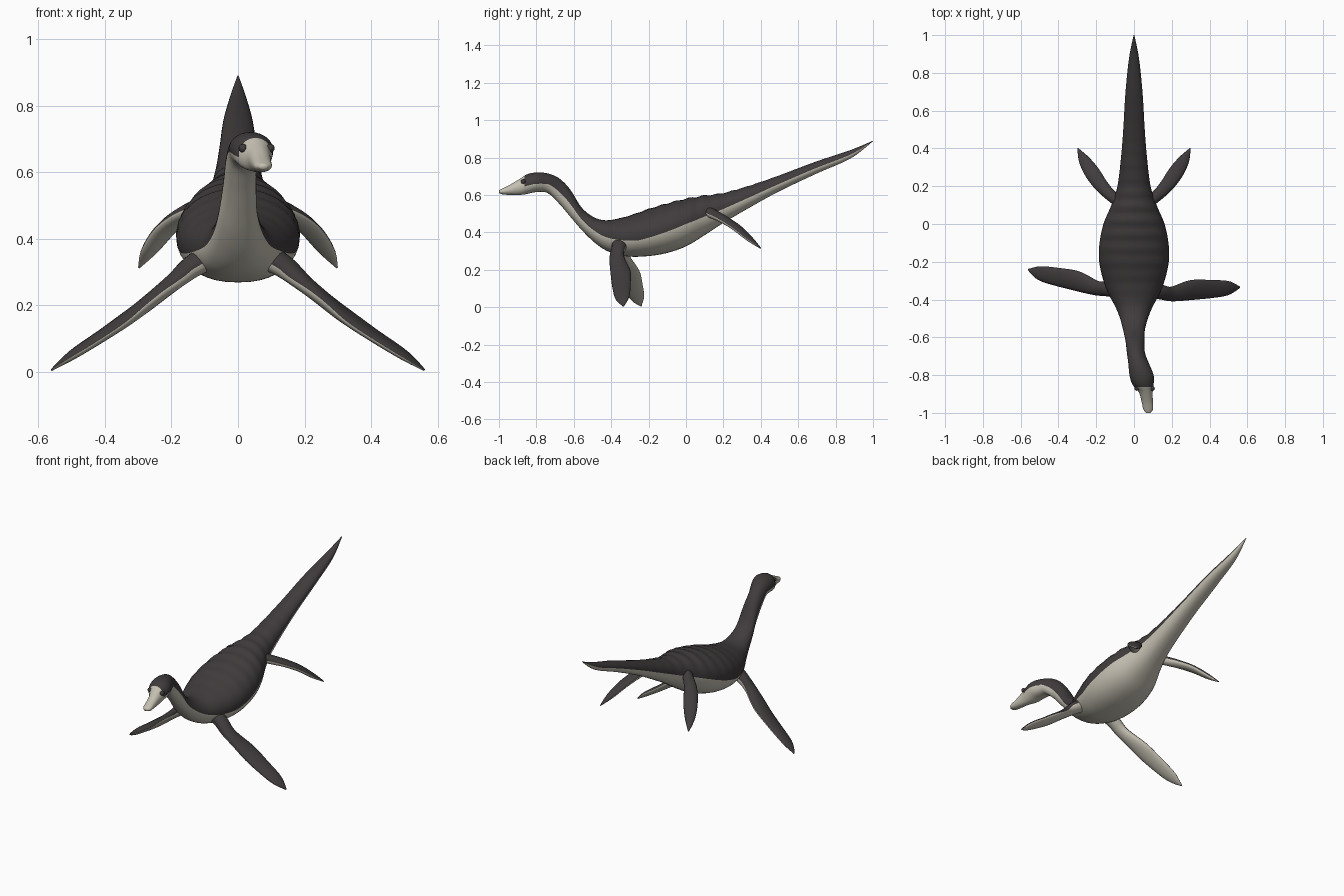
import bpy, bmesh
from math import sin, cos, asin, pi
from mathutils import Vector

cube = bpy.data.objects.get("Cube")
if cube:
    bpy.data.objects.remove(cube, do_unlink=True)


def make_material(name, colour):
    mat = bpy.data.materials.new(name)
    mat.use_nodes = True
    mat.diffuse_color = colour
    shader = mat.node_tree.nodes["Principled BSDF"]
    shader.inputs["Base Color"].default_value = colour
    shader.inputs["Roughness"].default_value = 0.8
    return mat


DARK = make_material("charcoal skin", (0.052, 0.045, 0.046, 1))
LIGHT = make_material("pale belly", (0.55, 0.52, 0.44, 1))


def spline(rows, steps):
    """Smooth curve through rows of numbers, sampled evenly between rows."""
    rows = [Vector(r) / 100 for r in rows]
    out = []
    for i in range(len(rows) - 1):
        a, b = rows[max(i - 1, 0)], rows[i]
        c, d = rows[i + 1], rows[min(i + 2, len(rows) - 1)]
        for s in range(steps):
            t = s / steps
            out.append(0.5 * (2 * b + (c - a) * t + (2 * a - 5 * b + 4 * c - d) * t * t
                              + (3 * b - a - 3 * c + d) * t ** 3))
    return out + [rows[-1]]


def loft(name, rings, is_dark):
    """Skin a list of closed rings; is_dark picks the colour of each face."""
    bm = bmesh.new()
    loops = [[bm.verts.new(p) for p in ring] for ring in rings]
    count = len(loops[0])
    for a, b in zip(loops, loops[1:]):
        for j in range(count):
            k = (j + 1) % count
            face = bm.faces.new((a[j], a[k], b[k], b[j]))
            face.material_index = 0 if is_dark(j, face.calc_center_median()) else 1
    for end in (loops[0], loops[-1]):
        face = bm.faces.new(end)
        face.material_index = 0 if is_dark(0, face.calc_center_median()) else 1
    bmesh.ops.recalc_face_normals(bm, faces=bm.faces)
    for face in bm.faces:
        face.smooth = True
    mesh = bpy.data.meshes.new(name)
    bm.to_mesh(mesh)
    bm.free()
    mesh.materials.append(DARK)
    mesh.materials.append(LIGHT)
    obj = bpy.data.objects.new(name, mesh)
    bpy.context.collection.objects.link(obj)
    return obj


# Body from snout to tail: y, centre x, half width, underside z, top z (hundredths)
STATIONS = [
    (-100, 7.5, 1.2, 61, 62.5), (-98, 7.5, 2.6, 60.3, 63.5), (-94, 7, 3, 60, 65.5),
    (-89, 6.2, 3.7, 60, 68.5), (-85, 4.8, 5.6, 60.5, 71), (-80, 4, 6.4, 61.5, 72),
    (-74, 2.5, 5.5, 61, 71.5), (-68, 1, 4.8, 55.5, 69), (-62, .5, 5, 48.5, 63),
    (-56, 0, 5.8, 41.5, 53.5), (-50, 0, 7.4, 35.5, 48.5), (-44, 0, 9.8, 31, 46.5),
    (-38, 0, 13, 28.5, 47), (-30, 0, 16.2, 27, 49), (-20, 0, 18.4, 27.3, 52.5),
    (-10, 0, 18.3, 29, 55.5), (0, 0, 16.2, 32.5, 58), (10, 0, 12, 38.5, 59.7),
    (20, 0, 8.8, 45, 61), (35, 0, 6.9, 53.8, 65.3), (50, 0, 5.7, 62, 70.5),
    (70, 0, 4.5, 71.5, 78), (88, 0, 2.6, 79.5, 84), (100, 0, .2, 88.7, 89),
]
HALF = 8          # faces between the keel and the colour line, and above it


def colour_line(y):
    """Share of the body height covered by the pale underside."""
    if y < -0.75:
        return 0.42
    return 0.47 - 0.1 * max(0, 1 - abs(y + 0.25) / 0.25)


def body_ring(y, cx, width, low, high):
    mid, tall = (low + high) / 2, (high - low) / 2
    split = asin(2 * colour_line(y) - 1)
    angles = [-pi / 2 + (split + pi / 2) * i / HALF for i in range(HALF)]
    angles += [split + (pi / 2 - split) * i / HALF for i in range(HALF + 1)]
    # Low ribs across the back
    fade = max(0, 1 - abs(y - 0.05) / 0.5)
    rib = 0.004 * fade * sin(y * 85)
    side = []
    for a in angles:
        c, s = max(cos(a), 0), sin(a)
        fuller = c ** 0.85 if s < 0 else c
        side.append((width * fuller + rib * c * max(s, 0),
                     mid + tall * s + rib * max(s, 0)))
    right = [(cx + x, y, z) for x, z in side]
    left = [(cx - x, y, z) for x, z in side[-2:0:-1]]
    return right + left


def body_dark(j, centre):
    upper = HALF <= j < 3 * HALF
    return upper and centre.y > -0.865


loft("body", [body_ring(*row) for row in spline(STATIONS, 6)], body_dark)


# Flippers: centre x, y, z, half chord, half thickness (hundredths)
FRONT = [(8, -35, 35, 4.5, 4), (14, -36, 31.5, 4, 3.4), (20, -37, 26.5, 4, 2.6),
         (30, -35, 18.5, 5.4, 2.2), (40, -34.5, 11.5, 5, 1.8),
         (50, -34, 5, 3.8, 1.4), (56, -33.5, .6, .4, .3)]
HIND = [(5, 10, 52, 3.5, 3), (11, 14, 50, 3, 2.6), (17, 20, 47, 3.6, 2.1),
        (22, 27, 42.5, 4, 1.8), (26.5, 34, 36.5, 2.9, 1.4), (29.7, 40, 31.4, .3, .3)]
AROUND = 16


def flipper(name, rows, side, sweep, pitch):
    rows = spline(rows, 6)
    points = []
    for i, row in enumerate(rows):
        p = Vector(row[:3])
        p.y += sweep * i / (len(rows) - 1)
        points.append(p)
    rings = []
    for i, p in enumerate(points):
        axis = (points[min(i + 1, len(points) - 1)] - points[max(i - 1, 0)]).normalized()
        chord = axis.cross(Vector((0, 0, 1))).normalized()
        normal = chord.cross(axis)
        # Leading edge dips so the blade is pitched slightly forward
        chord = (chord - normal * pitch).normalized()
        normal = chord.cross(axis)
        ring = []
        for k in range(AROUND):
            a = 2 * pi * k / AROUND
            q = p + chord * cos(a) * rows[i][3] + normal * sin(a) * rows[i][4]
            ring.append((q.x * side, q.y, q.z))
        rings.append(ring)
    loft(name, rings, lambda j, centre: j < AROUND // 2)


flipper("front_flipper_left", FRONT, 1, 0, 0.25)
flipper("front_flipper_right", FRONT, -1, 0.095, 0.25)
for label, side in (("left", 1), ("right", -1)):
    flipper("hind_flipper_" + label, HIND, side, 0, 0)

# Eyes under the brow
for label, side in (("left", 1), ("right", -1)):
    bpy.ops.mesh.primitive_uv_sphere_add(
        segments=16, ring_count=8, radius=0.013,
        location=(0.056 + side * 0.041, -0.87, 0.672))
    eye = bpy.context.object
    eye.name = "eye_" + label
    eye.data.materials.append(DARK)
    bpy.ops.object.shade_smooth()
